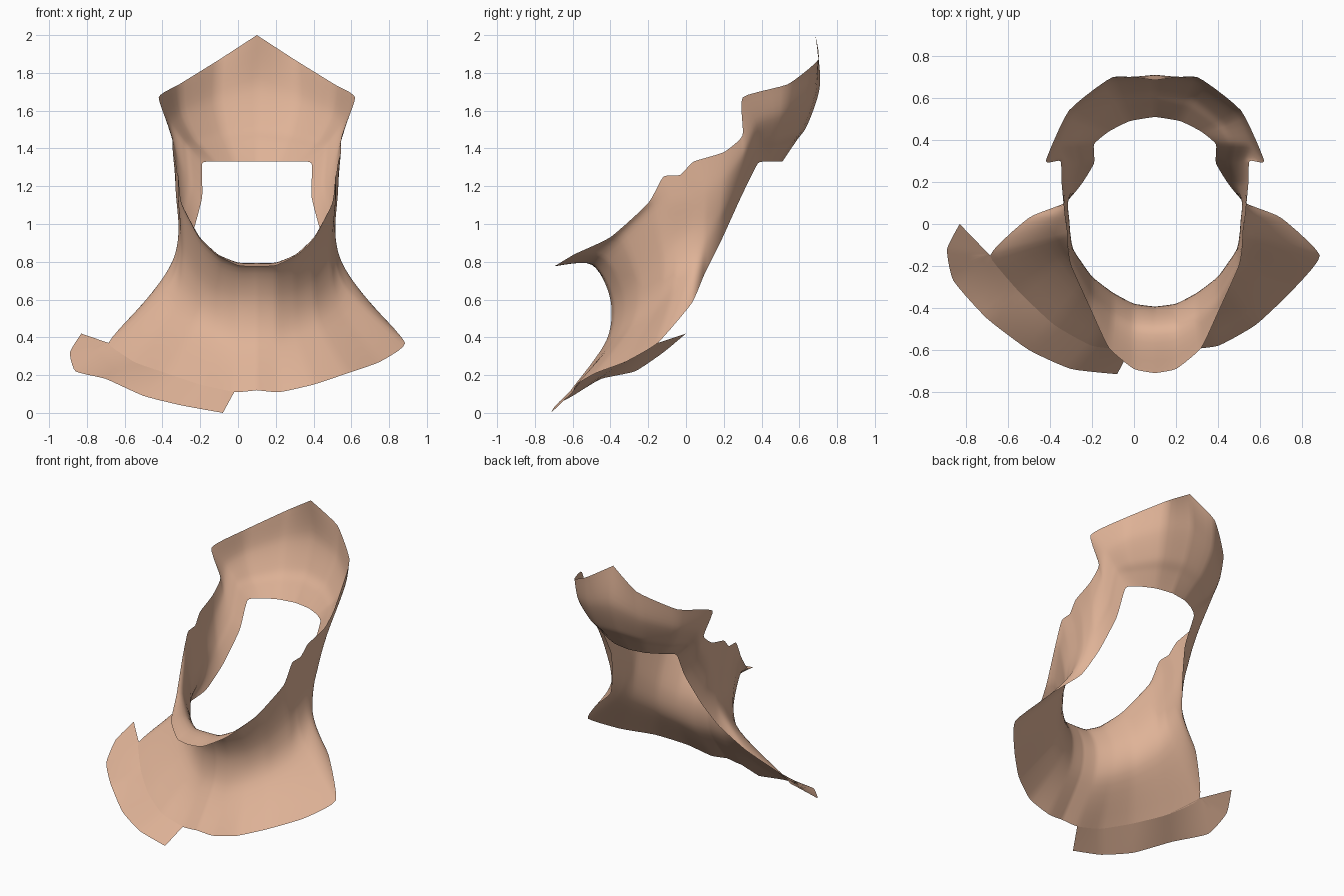
import bpy
import bmesh
from mathutils import Vector

cube = bpy.data.objects.get("Cube")
if cube:
    bpy.data.objects.remove(cube, do_unlink=True)

CENTRE_X = 0.1

skin = bpy.data.materials.new("warm_skin")
skin.use_nodes = True
skin_colour = (0.74, 0.45, 0.31, 1)
skin.diffuse_color = skin_colour
shader = skin.node_tree.nodes["Principled BSDF"]
shader.inputs["Base Color"].default_value = skin_colour
shader.inputs["Roughness"].default_value = 0.8


def resample(points, steps, tension):
    """Cardinal spline through the points, with the ends held."""
    result = []
    last = len(points) - 1
    for i in range(last):
        a, b = points[i], points[i + 1]
        before, after = points[max(i - 1, 0)], points[min(i + 2, last)]
        tangent_a, tangent_b = (b - before) * tension, (after - a) * tension
        for k in range(steps):
            t = k / steps
            t2, t3 = t * t, t * t * t
            result.append(a * (2 * t3 - 3 * t2 + 1) + b * (3 * t2 - 2 * t3)
                          + tangent_a * (t3 - 2 * t2 + t)
                          + tangent_b * (t3 - t2))
    result.append(points[-1].copy())
    return result


def loft(name, rows, around=5, down=6, side=1):
    """Skin an open surface through the rows, from the top row to the bottom."""
    rows = [resample(row, around, 0.25) for row in rows]
    columns = [resample(list(column), down, 0.45) for column in zip(*rows)]
    bm = bmesh.new()
    grid = [[bm.verts.new((p.x * side, p.y, p.z)) for p in column]
            for column in columns]
    for near, far in zip(grid, grid[1:]):
        for j in range(len(near) - 1):
            corners = [near[j], near[j + 1], far[j + 1], far[j]]
            bm.faces.new(corners if side > 0 else corners[::-1])
    bmesh.ops.remove_doubles(bm, verts=bm.verts, dist=0.0005)
    mesh = bpy.data.meshes.new(name)
    bm.to_mesh(mesh)
    bm.free()
    mesh.materials.append(skin)
    obj = bpy.data.objects.new(name, mesh)
    obj.location.x = CENTRE_X
    bpy.context.collection.objects.link(obj)
    bpy.ops.object.select_all(action="DESELECT")
    obj.select_set(True)
    bpy.context.view_layer.objects.active = obj
    bpy.ops.object.shade_smooth_by_angle(angle=0.8)
    return obj


def path(*points):
    return [Vector(p) for p in points]


# Upper rim: chin, jaw, ear notch, side point, peak at the back of the head
upper_rim = path(
    (0, -.71, .775), (.1, -.69, .78), (.22, -.59, .84), (.31, -.4, .93),
    (.4, -.2, 1.11), (.415, -.12, 1.25), (.42, -.03, 1.26), (.43, .04, 1.33),
    (.445, .2, 1.38), (.45, .3, 1.47), (.52, .3, 1.67), (.41, .54, 1.74),
    (.2, .7, 1.87), (0, .685, 2))

# Fold under the jaw, continuing round the widest part of the head
jaw_fold = path(
    (0, -.5, .785), (.1, -.49, .785), (.2, -.43, .82), (.3, -.33, .91),
    (.39, -.17, 1.06), (.415, -.08, 1.12), (.42, .02, 1.14), (.43, .1, 1.18),
    (.43, .2, 1.24), (.425, .3, 1.36), (.46, .37, 1.54), (.395, .52, 1.59),
    (.21, .675, 1.67), (0, .71, 1.74))

# Narrowest ring of the neck
throat = path(
    (0, -.4, .6), (.1, -.385, .6), (.2, -.33, .62), (.3, -.25, .68),
    (.39, -.12, .8), (.405, -.05, .88), (.41, .03, .95), (.415, .1, 1),
    (.4, .19, 1.08), (.37, .29, 1.24), (.39, .38, 1.44), (.335, .485, 1.46),
    (.18, .61, 1.5), (0, .645, 1.53))

# Lower hem: breastbone, shoulder point, sides of the back opening, nape
hem = path(
    (0, -.61, .12), (.12, -.6, .11), (.3, -.58, .15), (.48, -.48, .21),
    (.65, -.32, .27), (.785, -.15, .37), (.6, .03, .58), (.43, .1, .74),
    (.35, .19, .92), (.29, .29, 1.14), (.29, .38, 1.32), (.22, .44, 1.33),
    (.12, .49, 1.33), (0, .51, 1.33))

# Base of the neck stays close to the throat before the shoulders flare out
neck_base = []
for i, (top, low) in enumerate(zip(throat, hem)):
    flare = 0.1 + 0.02 * i if i < 8 else 0.45
    point = top.lerp(low, flare)
    point.z = top.z + (low.z - top.z) * 0.45
    neck_base.append(point)

# Hood and shoulders, mirrored about the centre line
hood = loft("neck_hood", [upper_rim, jaw_fold, throat, neck_base, hem])
mirror = hood.modifiers.new("mirror", "MIRROR")
mirror.use_axis[0] = True
mirror.merge_threshold = 0.001

# Loose flap that hangs past the hem on the right shoulder only
flap_edge = path(
    (.18, -.715, 0), (.4, -.69, .04), (.6, -.6, .09), (.8, -.45, .18),
    (.96, -.27, .22), (.99, -.12, .32), (.93, 0, .42))
shoulder_point = hem[5]
flap_seam = hem[1:6] + [shoulder_point, shoulder_point]
loft("right_shoulder_flap", [flap_seam, flap_edge], down=4, side=-1)
